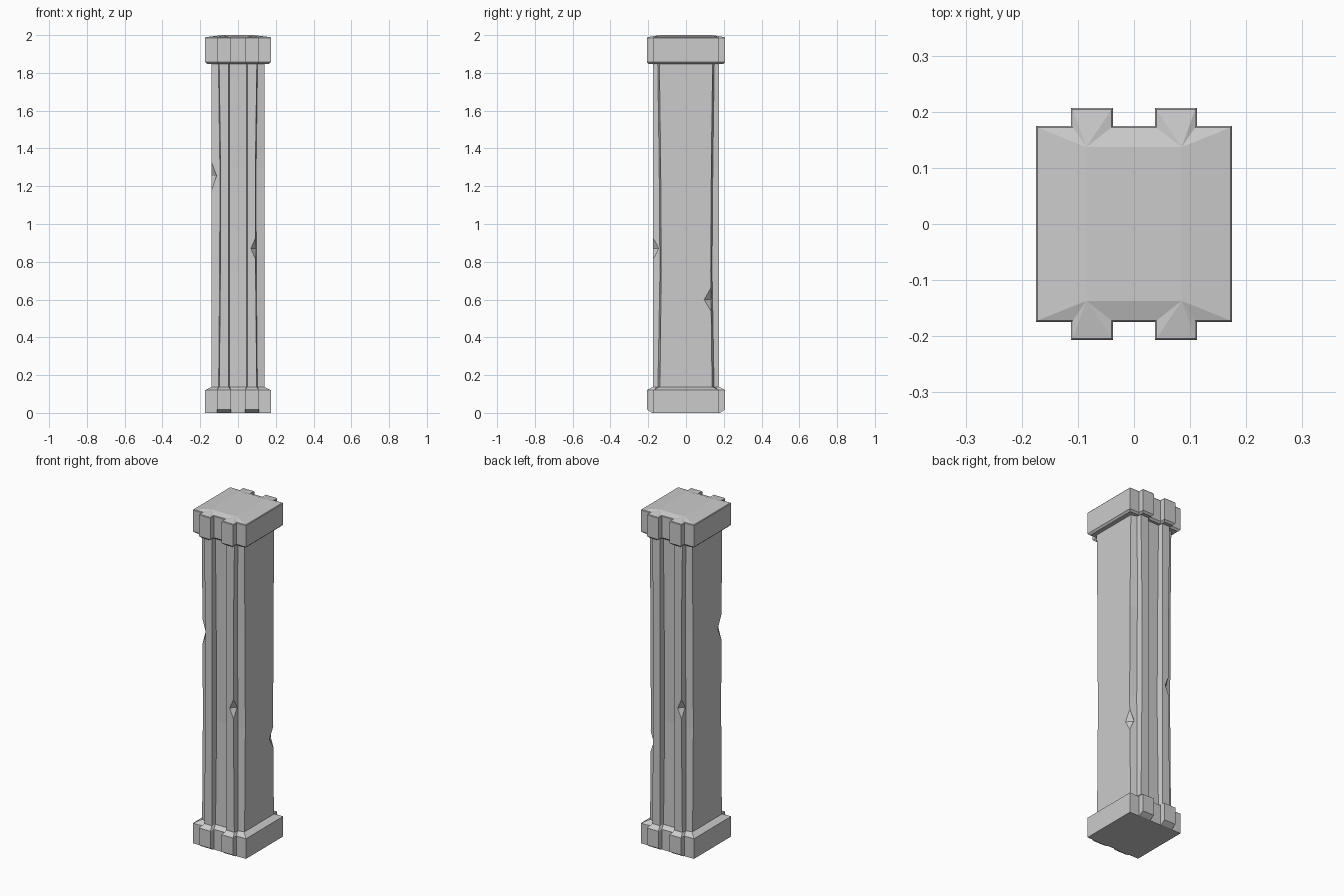
import bpy, bmesh

if "Cube" in bpy.data.objects:
    bpy.data.objects.remove(bpy.data.objects["Cube"])


def outline(quarter):
    """Mirror a front-right quarter profile into a full closed outline."""
    front = quarter + [(-x, y) for x, y in reversed(quarter)]
    return front + [(-x, -y) for x, y in front]


def loft(name, levels):
    """Skin a stack of (z, quarter profile) levels and cap both ends."""
    bm = bmesh.new()
    rings = [[bm.verts.new((x, y, z)) for x, y in outline(q)] for z, q in levels]
    n = len(rings[0])
    for a, b in zip(rings, rings[1:]):
        for i in range(n):
            j = (i + 1) % n
            bm.faces.new((a[i], a[j], b[j], b[i]))
    bm.faces.new(rings[0])
    bm.faces.new(rings[-1])
    bmesh.ops.remove_doubles(bm, verts=bm.verts, dist=0.0001)
    bmesh.ops.recalc_face_normals(bm, faces=bm.faces)
    mesh = bpy.data.meshes.new(name)
    bm.to_mesh(mesh)
    bm.free()
    obj = bpy.data.objects.new(name, mesh)
    bpy.context.collection.objects.link(obj)
    return obj


def shaft_profile(corner, groove, rib_x):
    return [(0.14, -corner), (rib_x, -groove), (rib_x - 0.004, -0.176),
            (0.049, -0.176), (0.044, -groove)]


def block_profile(inset=0.0, rib_y=0.207):
    s = 0.175 - inset
    return [(s, -s), (0.112 - inset, -s), (0.112 - inset, -rib_y + inset),
            (0.037 + inset, -rib_y + inset), (0.037 + inset, -s)]


# Slightly pinched shaft with two ribs on front and back
shaft = loft("shaft", [
    (0.12, shaft_profile(0.138, 0.149, 0.103)),
    (0.75, shaft_profile(0.131, 0.138, 0.097)),
    (1.30, shaft_profile(0.134, 0.142, 0.096)),
    (1.87, shaft_profile(0.141, 0.150, 0.104)),
])

# Base with clipped rib feet and a sloped top
loft("base", [
    (0.0, block_profile(rib_y=0.18)),
    (0.018, block_profile()),
    (0.12, block_profile()),
    (0.138, shaft_profile(0.142, 0.150, 0.103)),
])

# Capital with a shallow sloped top
loft("capital", [
    (1.848, block_profile(0.01)),
    (1.858, block_profile()),
    (1.985, block_profile()),
    (1.989, block_profile(0.003)),
    (2.0, [(0.085, -0.137)] * 5),
])

# Chips knocked out of the edges: x, y, z, width, depth, half height
chips = [
    (-0.14, -0.134, 1.255, 0.03, 0.035, 0.075),
    (0.14, 0.132, 0.60, 0.03, 0.036, 0.062),
    (0.094, -0.176, 0.87, 0.026, 0.034, 0.06),
    (-0.094, 0.176, 0.87, 0.026, 0.034, 0.06),
]
for x, y, z, w, d, h in chips:
    bm = bmesh.new()
    ring = [bm.verts.new(p) for p in ((x + w, y, z), (x, y + d, z), (x - w, y, z), (x, y - d, z))]
    for tip in (bm.verts.new((x, y, z + h)), bm.verts.new((x, y, z - h))):
        for i in range(4):
            bm.faces.new((ring[i], ring[(i + 1) % 4], tip))
    bmesh.ops.recalc_face_normals(bm, faces=bm.faces)
    mesh = bpy.data.meshes.new("chip_cutter")
    bm.to_mesh(mesh)
    bm.free()
    cutter = bpy.data.objects.new("chip_cutter", mesh)
    bpy.context.collection.objects.link(cutter)
    cutter.hide_render = True
    mod = shaft.modifiers.new("chip", 'BOOLEAN')
    mod.operation = 'DIFFERENCE'
    mod.solver = 'EXACT'
    mod.object = cutter
    bpy.context.view_layer.objects.active = shaft
    bpy.ops.object.modifier_apply(modifier=mod.name)
    bpy.data.objects.remove(cutter)
